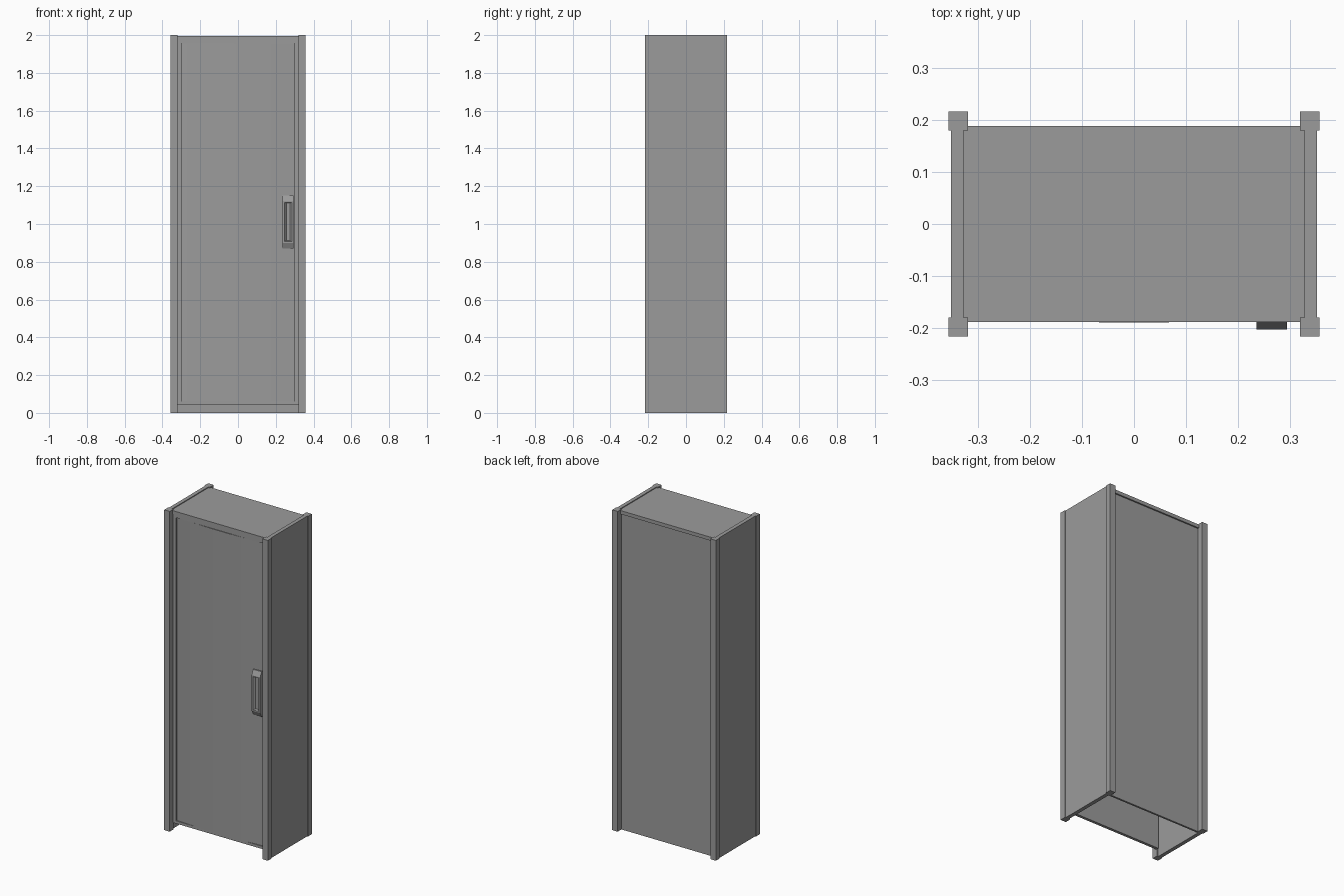
import bpy
import bmesh

old = bpy.data.objects.get("Cube")
if old:
    bpy.data.objects.remove(old, do_unlink=True)

# One grey painted metal for everything
grey = bpy.data.materials.new("grey_metal")
grey.use_nodes = True
GREY = (0.33, 0.33, 0.33, 1)
grey.diffuse_color = GREY
grey.node_tree.nodes["Principled BSDF"].inputs["Base Color"].default_value = GREY


def finish(name, bm):
    bmesh.ops.recalc_face_normals(bm, faces=bm.faces[:])
    mesh = bpy.data.meshes.new(name)
    bm.to_mesh(mesh)
    bm.free()
    mesh.materials.append(grey)
    obj = bpy.data.objects.new(name, mesh)
    bpy.context.collection.objects.link(obj)
    return obj


def box(name, x, y, z):
    """Box from (min, max) pairs."""
    bm = bmesh.new()
    bmesh.ops.create_cube(bm, size=1)
    for v in bm.verts:
        v.co = [r[0] if c < 0 else r[1] for c, r in zip(v.co, (x, y, z))]
    return finish(name, bm)


def prism(name, points, z0, z1):
    """Extrude an xy outline upward."""
    bm = bmesh.new()
    face = bm.faces.new([bm.verts.new((x, y, z0)) for x, y in points])
    new = bmesh.ops.extrude_face_region(bm, geom=[face])["geom"]
    verts = [g for g in new if isinstance(g, bmesh.types.BMVert)]
    bmesh.ops.translate(bm, verts=verts, vec=(0, 0, z1 - z0))
    return finish(name, bm)


def span(side, a, b):
    return tuple(sorted((side * a, side * b)))


# Corner posts and side panels
for sx, side in ((1, "left"), (-1, "right")):
    for sy, end in ((-1, "front"), (1, "back")):
        box(f"{end}_{side}_post", span(sx, 0.32, 0.358), span(sy, 0.18, 0.217), (0, 2))
    box(f"{side}_side_panel", span(sx, 0.329, 0.353), (-0.18, 0.18), (0, 2))

# Back panel, and top notched around the posts; the underside stays open
box("back_panel", (-0.329, 0.329), (0.168, 0.18), (0, 1.975))
quarter = [(0.329, 0.18), (0.32, 0.18), (0.32, 0.189)]
outline = []
for sx, sy, step in ((1, 1, 1), (-1, 1, -1), (-1, -1, 1), (1, -1, -1)):
    outline += [(sx * x, sy * y) for x, y in quarter[::step]]
prism("top_panel", outline, 1.973, 1.995)

# Door frame, raised off the floor
FRONT, REAR = -0.186, -0.168
for sx, side in ((1, "left"), (-1, "right")):
    box(f"{side}_door_stile", span(sx, 0.298, 0.32), (FRONT, REAR), (0.045, 1.975))
box("top_door_rail", (-0.298, 0.298), (FRONT, REAR), (1.955, 1.975))
box("bottom_door_rail", (-0.298, 0.298), (FRONT, REAR), (0.045, 0.062))

# Gently bowed door leaf
HALF, STEPS = 0.298, 24
xs = [HALF * (2 * i / STEPS - 1) for i in range(STEPS + 1)]
bow = [(x, -0.19 + 0.012 * (x / HALF) ** 2) for x in xs]
leaf = prism("door_leaf", bow + [(HALF, REAR), (-HALF, REAR)], 0.062, 1.955)
bpy.ops.object.select_all(action="DESELECT")
leaf.select_set(True)
bpy.context.view_layer.objects.active = leaf
bpy.ops.object.shade_smooth_by_angle()

# Handle: stacked rectangular rings, sloped ends and a sunken grip
rings = [  # x0, x1, z0, z1, y
    (0.236, 0.295, 0.87, 1.152, -0.178),
    (0.236, 0.295, 0.87, 1.152, -0.188),
    (0.236, 0.295, 0.9, 1.122, -0.203),
    (0.246, 0.285, 0.907, 1.115, -0.203),
    (0.256, 0.275, 0.912, 1.11, -0.191),
]
bm = bmesh.new()
loops = [[bm.verts.new((x, y, z)) for x, z in ((a, c), (b, c), (b, d), (a, d))]
         for a, b, c, d, y in rings]
for low, high in zip(loops, loops[1:]):
    for i in range(4):
        j = (i + 1) % 4
        bm.faces.new((low[i], low[j], high[j], high[i]))
bm.faces.new(loops[0])
bm.faces.new(loops[-1])
finish("door_handle", bm)
